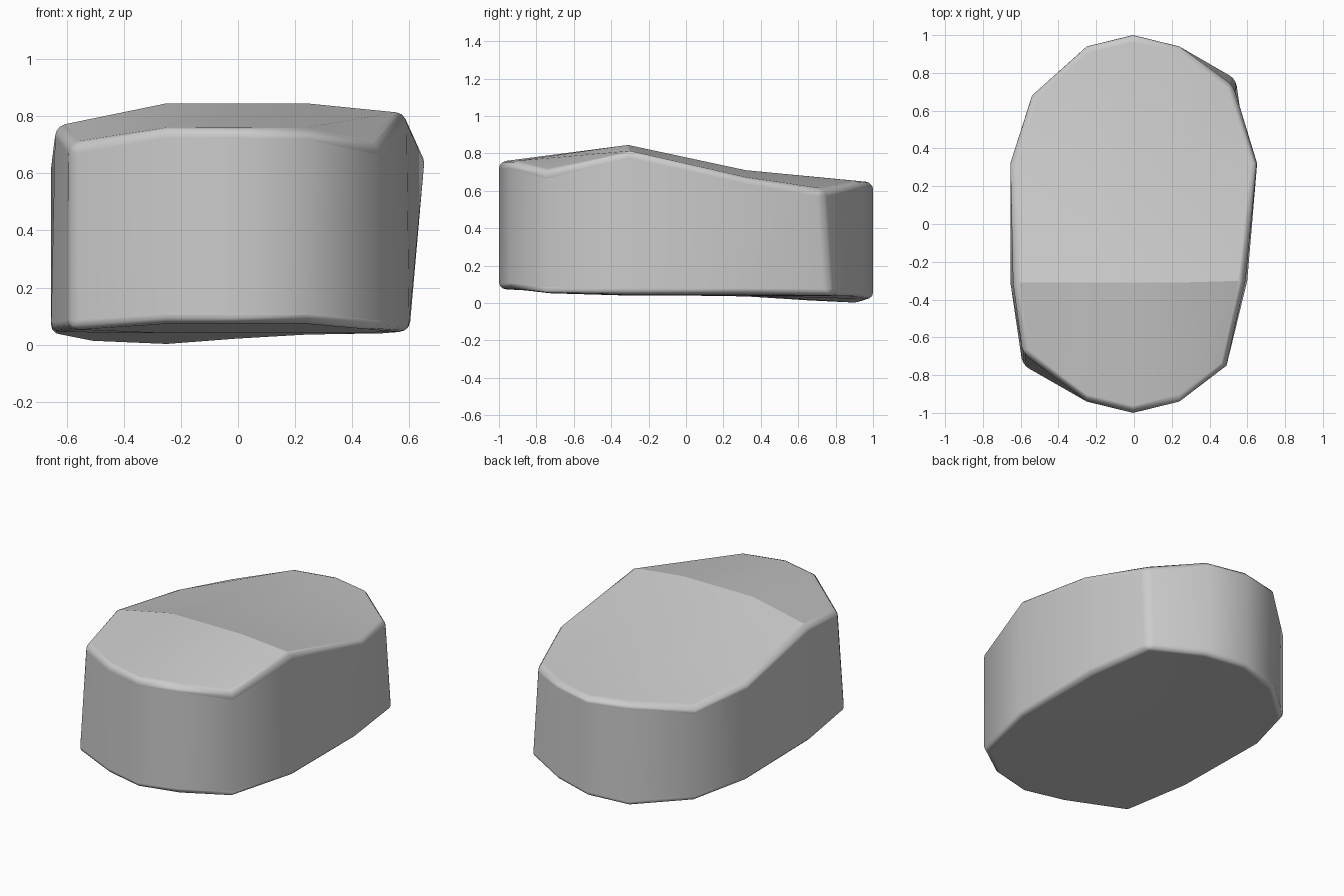
import bpy, bmesh, math

if "Cube" in bpy.data.objects:
    bpy.data.objects.remove(bpy.data.objects["Cube"])

# Rows run front to back, columns left to right: outline (x, y) for top and bottom
MID = (-0.25, -0.005, 0.24)

def row(left, mids, right):
    return [left] + list(mids) + [right]

def ends(s):
    return [(MID[0], 0.94 * s), (MID[1], s), (MID[2], 0.94 * s)]

def across(y):
    return [(x, y) for x in MID]

top_xy = [
    row((-0.59, -0.68), ends(-1), (0.49, -0.75)),
    row((-0.64, -0.31), across(-0.31), (0.59, -0.30)),
    row((-0.655, 0.32), across(0.32), (0.655, 0.32)),
    row((-0.54, 0.68), ends(1), (0.525, 0.73)),
]
bottom_xy = [
    row((-0.59, -0.75), ends(-1), (0.49, -0.75)),
    row((-0.655, -0.31), across(-0.31), (0.60, -0.30)),
    row((-0.655, 0.32), across(0.32), (0.60, 0.32)),
    row((-0.54, 0.68), ends(1), (0.54, 0.77)),
]
top_z = [
    (0.70, 0.755, 0.755, 0.755, 0.70),
    (0.765, 0.845, 0.845, 0.845, 0.81),
    (0.65, 0.71, 0.71, 0.71, 0.67),
    (0.60, 0.65, 0.645, 0.65, 0.60),
]
bottom_z = [
    (0.05, 0.075, 0.075, 0.075, 0.05),
    (0.045, 0.04, 0.04, 0.04, 0.045),
    (0.035, 0.04, 0.04, 0.04, 0.045),
    (0.012, 0.0, 0.02, 0.035, 0.04),
]

bm = bmesh.new()

def grid(xy, z):
    return [[bm.verts.new((*p, h)) for p, h in zip(r, hs)] for r, hs in zip(xy, z)]

top, bottom = grid(top_xy, top_z), grid(bottom_xy, bottom_z)

# Top and bottom surfaces
for g in (top, bottom):
    for j in range(3):
        for i in range(4):
            bm.faces.new((g[j][i], g[j][i + 1], g[j + 1][i + 1], g[j + 1][i]))

# Side wall around the perimeter
rim = ([(0, i) for i in range(5)] + [(1, 4), (2, 4)]
       + [(3, i) for i in range(4, -1, -1)] + [(2, 0), (1, 0)])
for (a, b), (c, d) in zip(rim, rim[1:] + rim[:1]):
    bm.faces.new((bottom[a][b], bottom[c][d], top[c][d], top[a][b]))

bmesh.ops.recalc_face_normals(bm, faces=bm.faces[:])
for f in bm.faces:
    f.smooth = True
# Crisp ridge across the top
for i in range(4):
    bm.edges.get((top[1][i], top[1][i + 1])).smooth = False

mesh = bpy.data.meshes.new("stone_block")
bm.to_mesh(mesh)
bm.free()
stone = bpy.data.objects.new("stone_block", mesh)
bpy.context.collection.objects.link(stone)

# Softly worn edges
bevel = stone.modifiers.new("worn_edges", 'BEVEL')
bevel.width = 0.035
bevel.segments = 3
bevel.limit_method = 'ANGLE'
bevel.angle_limit = math.radians(40)
bevel.harden_normals = True
